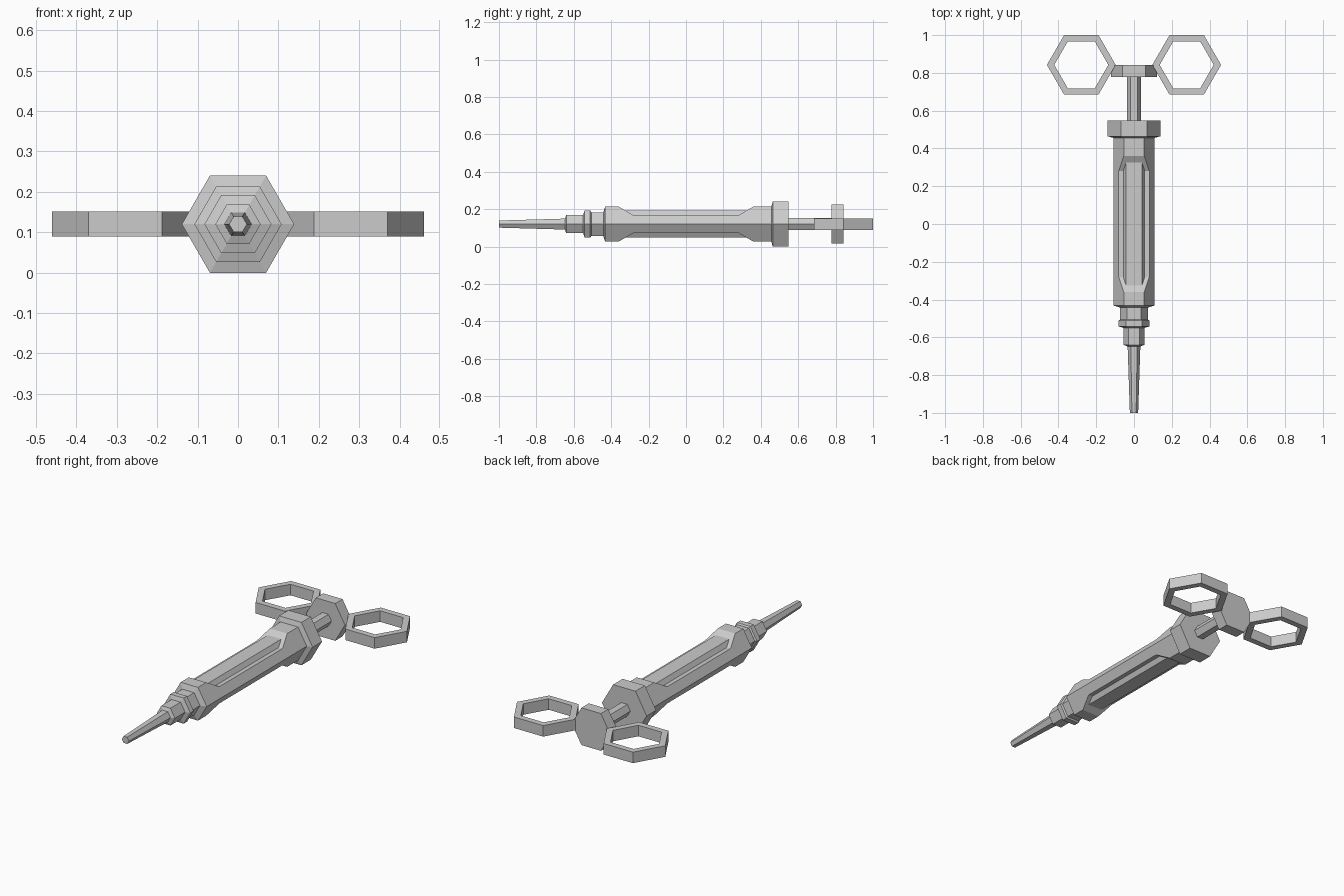
import bpy, bmesh
from math import sin, cos, pi, sqrt

if "Cube" in bpy.data.objects:
    bpy.data.objects.remove(bpy.data.objects["Cube"])

AXIS_Z = 0.12


def make_object(name, bm):
    bmesh.ops.recalc_face_normals(bm, faces=bm.faces)
    mesh = bpy.data.meshes.new(name)
    bm.to_mesh(mesh)
    bm.free()
    obj = bpy.data.objects.new(name, mesh)
    bpy.context.collection.objects.link(obj)
    return obj


def bridge(bm, a, b):
    n = len(a)
    for i in range(n):
        bm.faces.new((a[i], a[(i + 1) % n], b[(i + 1) % n], b[i]))


def hex_section(r, clip=None):
    """Hexagon in x/z; clip lowers the top and bottom flats along the sloping sides."""
    h = r * sqrt(3) / 2
    if clip is not None:
        h = min(h, clip)
    w = r - h / sqrt(3)
    return [(r, 0), (w, h), (-w, h), (-r, 0), (-w, -h), (w, -h)]


def hex_body(name, stations):
    """Loft of hexagons along y; each station is (y, radius[, clip])."""
    bm = bmesh.new()
    loops = [[bm.verts.new((x, s[0], AXIS_Z + z)) for x, z in hex_section(*s[1:])]
             for s in stations]
    for a, b in zip(loops, loops[1:]):
        bridge(bm, a, b)
    bm.faces.new(loops[0])
    bm.faces.new(loops[-1])
    return make_object(name, bm)


def hex_ring(name, cx, cy, outer, inner, half):
    bm = bmesh.new()
    loops = [[bm.verts.new((cx + r * cos(i * pi / 3), cy + r * sin(i * pi / 3), AXIS_Z + z))
              for i in range(6)]
             for r, z in ((outer, -half), (outer, half), (inner, half), (inner, -half))]
    for k in range(4):
        bridge(bm, loops[k], loops[(k + 1) % 4])
    return make_object(name, bm)


# Needle and stepped nose
hex_body("needle", [(-1.0, 0.022), (-0.64, 0.034)])
hex_body("nose", [(-0.648, 0.034), (-0.64, 0.056), (-0.54, 0.056)])
hex_body("nose_ring", [(-0.55, 0.056), (-0.542, 0.083), (-0.512, 0.083), (-0.506, 0.074)])
hex_body("collar", [(-0.52, 0.073), (-0.43, 0.073)])

# Barrel with a long window above and below, showing the inner tube
hex_body("barrel", [(-0.442, 0.074), (-0.432, 0.108), (-0.36, 0.108),
                    (-0.28, 0.108, 0.047), (0.28, 0.108, 0.047),
                    (0.36, 0.108), (0.47, 0.108)])
hex_body("inner_tube", [(-0.38, 0.084), (0.38, 0.084)])

# Rear flange and plunger
hex_body("flange", [(0.456, 0.108), (0.464, 0.139), (0.548, 0.139)])
hex_body("plunger_rod", [(0.53, 0.038), (0.79, 0.038)])
hex_body("plunger_disc", [(0.777, 0.121), (0.842, 0.121)])

# Finger rings, mirrored across x
rings = hex_ring("finger_rings", 0.279, 0.8425, 0.182, 0.143, 0.031)
rings.modifiers.new("mirror", 'MIRROR')
